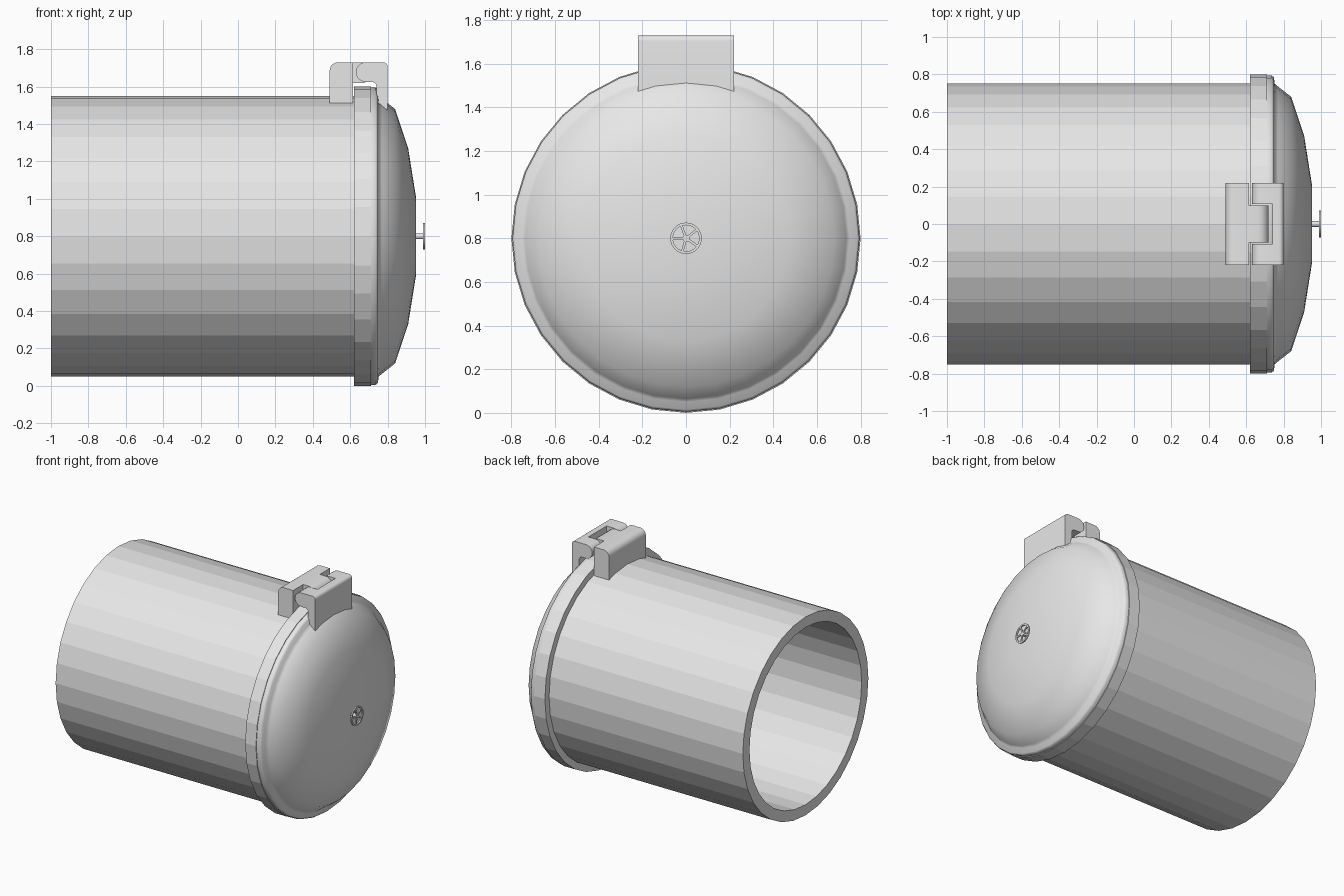
import bpy, bmesh, math
from mathutils import Matrix, Vector

old = bpy.data.objects.get("Cube")
if old:
    bpy.data.objects.remove(old, do_unlink=True)

# One grey metal for everything
grey = bpy.data.materials.new("grey metal")
grey.use_nodes = True
grey.diffuse_color = (0.8, 0.8, 0.8, 1)
grey.node_tree.nodes["Principled BSDF"].inputs["Base Color"].default_value = (0.8, 0.8, 0.8, 1)

AXIS_Z = 0.8   # height of the barrel axis
SIDES = 32


def finish(name, bm, smooth=None):
    bmesh.ops.remove_doubles(bm, verts=bm.verts[:], dist=1e-5)
    bmesh.ops.recalc_face_normals(bm, faces=bm.faces[:])
    mesh = bpy.data.meshes.new(name)
    bm.to_mesh(mesh)
    bm.free()
    mesh.materials.append(grey)
    ob = bpy.data.objects.new(name, mesh)
    bpy.context.collection.objects.link(ob)
    if smooth:
        bpy.ops.object.select_all(action='DESELECT')
        ob.select_set(True)
        bpy.context.view_layer.objects.active = ob
        bpy.ops.object.shade_smooth_by_angle(angle=math.radians(smooth))
    return ob


def lathe(name, profile, closed=False, smooth=None):
    """Turn (x, radius) points around the barrel axis."""
    bm = bmesh.new()
    vs = [bm.verts.new((x, 0, AXIS_Z + r)) for x, r in profile]
    n = len(vs)
    es = [bm.edges.new((vs[i], vs[(i + 1) % n])) for i in range(n if closed else n - 1)]
    bmesh.ops.spin(bm, geom=vs + es, cent=(0, 0, AXIS_Z), axis=(1, 0, 0),
                   angle=math.tau, steps=SIDES, use_duplicate=False)
    bmesh.ops.dissolve_degenerate(bm, dist=1e-5, edges=bm.edges[:])
    return finish(name, bm, smooth)


def arc(cx, cz, r, a0, a1, n=6):
    angles = [math.radians(a0 + (a1 - a0) * i / n) for i in range(n + 1)]
    return [(cx + r * math.cos(a), cz + r * math.sin(a)) for a in angles]


def prism(bm, points, y0, y1):
    """Extrude (x, z) points from y0 to y1."""
    face = bm.faces.new([bm.verts.new((x, y0, z)) for x, z in points])
    new = bmesh.ops.extrude_face_region(bm, geom=[face])["geom"]
    bmesh.ops.translate(bm, vec=(0, y1 - y0, 0),
                        verts=[v for v in new if isinstance(v, bmesh.types.BMVert)])


# Open barrel with a collar at the lid end
lathe("barrel", [(-1, 0.75), (0.62, 0.75), (0.62, 0.8), (0.71, 0.8),
                 (0.71, 0.67), (-1, 0.67)], closed=True)

# Domed lid, hollow inside, with a rounded rim
lathe("domed_lid", [(0.71, 0.67), (0.71, 0.795), (0.735, 0.795), (0.748, 0.785), (0.752, 0.75),
                    (0.77, 0.735), (0.84, 0.68), (0.91, 0.47), (0.953, 0.2), (0.953, 0),
                    (0.91, 0), (0.91, 0.2), (0.86, 0.45), (0.79, 0.63), (0.71, 0.67)], smooth=60)

# Hinge block on the barrel, with its central tongue
bm = bmesh.new()
prism(bm, [(0.49, 1.5), (0.615, 1.5), (0.615, 1.73)] + arc(0.535, 1.685, 0.045, 90, 180), -0.22, 0.22)
prism(bm, [(0.61, 1.62), (0.665, 1.62)] + arc(0.665, 1.675, 0.055, -80, 90, 8) + [(0.61, 1.73)], -0.1, 0.1)
finish("hinge_block", bm, smooth=40)

# Hinge claw on the lid: two knuckled ears joined by a plate
outer = arc(0.775, 1.705, 0.025, 0, 90)
bm = bmesh.new()
ear = ([(0.80, 1.45)] + outer + arc(0.682, 1.678, 0.052, 90, 270, 10)
       + arc(0.715, 1.601, 0.025, 90, 0, 4) + [(0.74, 1.45)])
for y0, y1 in ((-0.22, -0.108), (0.108, 0.22)):
    prism(bm, ear, y0, y1)
prism(bm, [(0.80, 1.45)] + outer + [(0.74, 1.73), (0.74, 1.45)], -0.108, 0.108)
finish("hinge_claw", bm, smooth=50)

# Valve stem
bm = bmesh.new()
turn_x = Matrix.Rotation(math.pi / 2, 4, 'Y')
bmesh.ops.create_cone(bm, cap_ends=True, segments=12, radius1=0.016, radius2=0.016, depth=0.055,
                      matrix=Matrix.Translation((0.97, 0, AXIS_Z)) @ turn_x)
finish("valve_stem", bm, smooth=40)

# Valve wheel rim
lathe("valve_wheel_rim", [(0.99, 0.06), (0.99, 0.072), (1.0, 0.072), (1.0, 0.06)],
      closed=True, smooth=40)

# Valve wheel spokes
bm = bmesh.new()
for i in range(5):
    spin = Matrix.Rotation(math.radians(20 + 72 * i), 4, 'X')
    bmesh.ops.create_cube(bm, size=1, matrix=Matrix.Translation((0.995, 0, AXIS_Z)) @ spin
                          @ Matrix.Translation((0, 0, 0.032))
                          @ Matrix.Diagonal(Vector((0.008, 0.011, 0.064, 1))))
finish("valve_wheel_spokes", bm)
